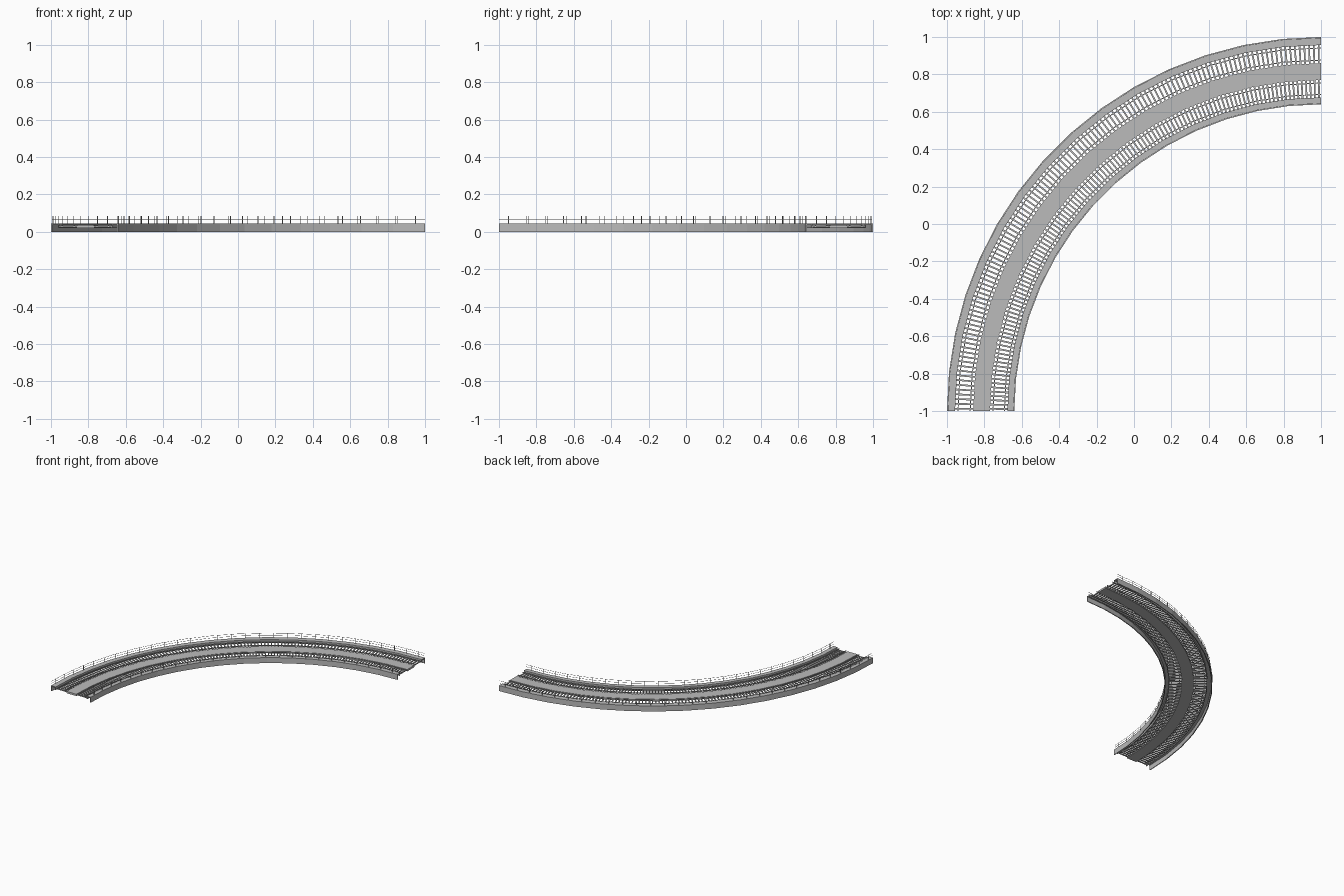
import bpy, bmesh
from math import radians, degrees, sin, cos
from mathutils import Vector

if "Cube" in bpy.data.objects:
    bpy.data.objects.remove(bpy.data.objects["Cube"], do_unlink=True)

SEGMENTS = 15
STEP = radians(90 / SEGMENTS)
R_IN, R_OUT = 1.64, 2.0
DECK = 0.045

grey = bpy.data.materials.new("concrete_grey")
colour = (0.5, 0.5, 0.5, 1)
grey.diffuse_color = colour
grey.use_nodes = True
grey.node_tree.nodes["Principled BSDF"].inputs["Base Color"].default_value = colour


def arc_point(r, a, z):
    """Point on the quarter bend, centred on the corner (1, -1)."""
    return Vector((1 - r * cos(a), -1 + r * sin(a), z))


def chord_radius(r, a):
    """Radius of the faceted bend at an angle between its corners."""
    k = min(int(a / STEP), SEGMENTS - 1)
    return r * cos(STEP / 2) / cos(a - (k + 0.5) * STEP)


def finish(name, bm):
    bmesh.ops.recalc_face_normals(bm, faces=bm.faces)
    mesh = bpy.data.meshes.new(name)
    bm.to_mesh(mesh)
    bm.free()
    mesh.materials.append(grey)
    obj = bpy.data.objects.new(name, mesh)
    bpy.context.collection.objects.link(obj)
    return obj


def sweep(name, profile):
    """Carry a closed (radius, height) profile round the bend."""
    bm = bmesh.new()
    rings = [[bm.verts.new(arc_point(r, i * STEP, z)) for r, z in profile]
             for i in range(SEGMENTS + 1)]
    n = len(profile)
    for a, b in zip(rings, rings[1:]):
        for j in range(n):
            k = (j + 1) % n
            bm.faces.new((a[j], a[k], b[k], b[j]))
    bm.faces.new(rings[0])
    bm.faces.new(rings[-1])
    return finish(name, bm)


def box_profile(r0, r1, z0, z1):
    return [(r0, z0), (r1, z0), (r1, z1), (r0, z1)]


def radial_boxes(name, count, r0, r1, z0, z1, width):
    """Equal boxes spaced round the bend, each pointing at its centre."""
    bm = bmesh.new()
    for i in range(count):
        a = radians(90) * (i + 0.5) / count
        side = Vector((sin(a), cos(a), 0)) * width / 2
        ends = []
        for s in (-1, 1):
            ends.append([bm.verts.new(arc_point(chord_radius(r, a), a, z) + side * s)
                         for r, z in box_profile(r0, r1, z0, z1)])
        p, q = ends
        bm.faces.new(p)
        bm.faces.new(q)
        for j in range(4):
            k = (j + 1) % 4
            bm.faces.new((p[j], p[k], q[k], q[j]))
    return finish(name, bm)


# Edge girders: deep outer web, walkway plate and short lip beside the track
def girder(name, edge, width, sign):
    web, lip, plate = 0.007, 0.005, 0.038
    offsets = [(0, 0), (web, 0), (web, plate), (width - lip, plate),
               (width - lip, 0.02), (width, 0.02), (width, DECK), (0, DECK)]
    sweep(name, [(edge + sign * d, z) for d, z in offsets])


girder("outer_girder", R_OUT, 0.043, -1)
girder("inner_girder", R_IN, 0.037, 1)

# Slab between the two tracks
sweep("centre_slab", box_profile(1.77, 1.86, 0.02, 0.035))

# Two open tracks: sleepers with a pair of rails on each
for side, r0, r1 in (("inner", 1.675, 1.772), ("outer", 1.858, 1.959)):
    radial_boxes(side + "_sleepers", SEGMENTS * 8, r0, r1, 0.024, 0.031, 0.009)
    for label, r in (("near", r0 + 0.018), ("far", r1 - 0.018)):
        sweep(side + "_track_" + label + "_rail",
              box_profile(r - 0.0025, r + 0.0025, 0.031, 0.039))

# Handrails: slim posts with two thin bars along both edges
for side, r, count in (("inner", R_IN + 0.006, 26), ("outer", R_OUT - 0.006, 30)):
    radial_boxes(side + "_handrail_posts", count, r - 0.0015, r + 0.0015,
                 DECK - 0.001, 0.083, 0.003)
    for label, z in (("top", 0.082), ("middle", 0.064)):
        sweep(side + "_handrail_" + label + "_bar",
              box_profile(r - 0.0008, r + 0.0008, z - 0.0008, z + 0.0008))
